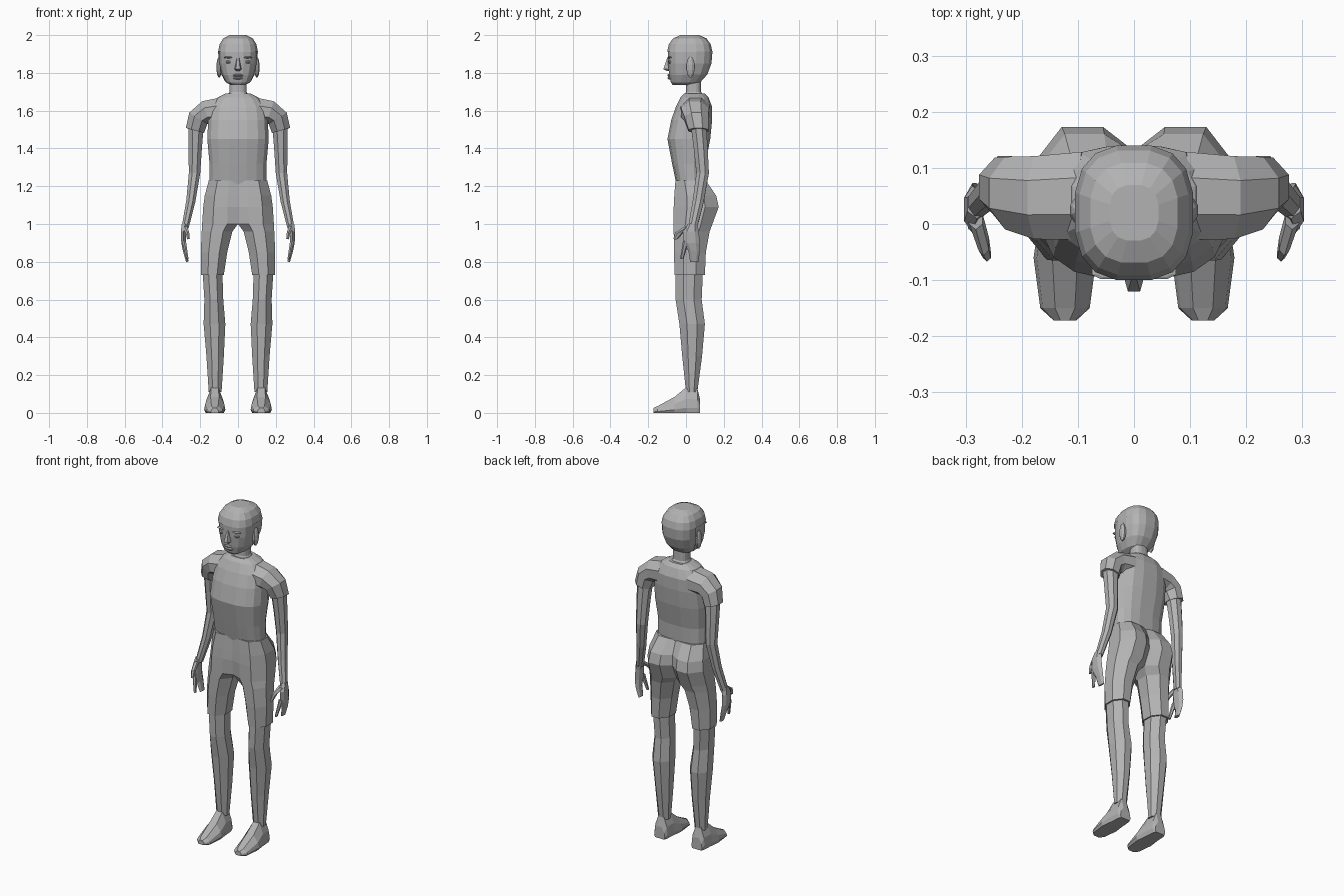
import bpy, bmesh
from math import sin, cos, pi, radians, copysign
from mathutils import Vector

if "Cube" in bpy.data.objects:
    bpy.data.objects.remove(bpy.data.objects["Cube"])

shade = 0.45
grey = bpy.data.materials.new("plain grey")
grey.use_nodes = True
grey.diffuse_color = (shade, shade, shade, 1)
grey.node_tree.nodes["Principled BSDF"].inputs["Base Color"].default_value = grey.diffuse_color


def loft(name, rings, keep=None):
    """Skin a list of equal rings and cap both ends; keep() filters faces by centre."""
    bm = bmesh.new()
    loops = [[bm.verts.new(point) for point in ring] for ring in rings]
    for lower, upper in zip(loops, loops[1:]):
        for i in range(len(lower)):
            bm.faces.new((lower[i - 1], lower[i], upper[i], upper[i - 1]))
    bm.faces.new(loops[0])
    bm.faces.new(loops[-1])
    bmesh.ops.recalc_face_normals(bm, faces=bm.faces)
    if keep:
        unwanted = [face for face in bm.faces if not keep(face.calc_center_median())]
        bmesh.ops.delete(bm, geom=unwanted, context='FACES')
    mesh = bpy.data.meshes.new(name)
    bm.to_mesh(mesh)
    bm.free()
    mesh.materials.append(grey)
    bpy.context.collection.objects.link(bpy.data.objects.new(name, mesh))


def pair(name, rings):
    """Left part and its mirror image."""
    loft("left_" + name, rings)
    loft("right_" + name, [[(-x, y, z) for x, y, z in ring] for ring in rings])


def mix(start, end, t):
    return start + (end - start) * t


def circle(count):
    """Cosine and sine pairs round a circle, with a flat side at the front."""
    angles = [2 * pi * (i + 0.5) / count for i in range(count)]
    return [(cos(angle), sin(angle)) for angle in angles]


def oval(z, half, front, back):
    """Horizontal ring with rounded-box corners."""
    def soft(value):
        return copysign(abs(value) ** 0.75, value)
    return [(half * soft(c), mix(front, back, (soft(s) + 1) / 2), z) for c, s in circle(16)]


def leg_ring(z, inner, outer, front, back, inner_front=0.3, inner_back=0.7):
    """Eight-sided ring; the last two values set how full the inner corners are."""
    low, high = 0.3, 0.7
    shape = [(0, inner_front), (0, inner_back), (low, 1), (high, 1),
             (1, high), (1, low), (high, 0), (low, 0)]
    return [(mix(inner, outer, u), mix(front, back, v), z) for u, v in shape]


def foot_ring(y, half, top):
    """Upright section of a foot, narrowing to the instep."""
    side = [(0.85, 0), (1, 0.2), (0.9, 0.55), (0.4, 1)]
    shape = side + [(-u, v) for u, v in reversed(side)]
    return [(0.123 + half * u, y, top * v) for u, v in shape]


def limb(path, first, last, count=8):
    """Rings square to a path of (x, y, z, depth); thickness runs from first to last."""
    rings = []
    for i, (x, y, z, depth) in enumerate(path):
        before, after = path[max(i - 1, 0)], path[min(i + 1, len(path) - 1)]
        across = Vector((after[2] - before[2], 0, before[0] - after[0])).normalized()
        across *= mix(first, last, i / (len(path) - 1))
        rings.append([Vector((x, y + depth * s, z)) + across * c for c, s in circle(count)])
    return rings


def blob(centre, radii):
    """Low-poly ellipsoid as a stack of rings."""
    rings = []
    for lift in range(-75, 76, 30):
        flat, rise = cos(radians(lift)), sin(radians(lift))
        rings.append([[m + r * d for m, r, d in zip(centre, radii, (flat * c, flat * s, rise))]
                      for c, s in circle(8)])
    return rings


def skull(grow=0.0):
    """Domed cranium above the temples, tapering to the chin below them."""
    rings = []
    for lift in range(-90, 80, 24):
        rise, width = sin(radians(lift)), cos(radians(lift))
        if lift > 0:
            width = width ** 0.6
            half, front, back = 0.103 * width, mix(0.02, -0.098, width), mix(0.02, 0.138, width)
        else:
            half, front, back = mix(0.036, 0.103, width), mix(-0.07, -0.098, width), mix(0.03, 0.138, width)
        z = 1.9 + rise * (0.1 if lift > 0 else 0.165)
        rings.append(oval(z + grow / 2, half + grow, front - grow, back + grow))
    return rings


# Torso and neck
loft("torso", [oval(*ring) for ring in (
    (1.2, .152, -.05, .1), (1.32, .153, -.075, .105), (1.45, .165, -.1, .13),
    (1.55, .16, -.08, .14), (1.62, .15, -.055, .14), (1.67, .11, -.03, .12),
    (1.69, .07, -.01, .1))])
loft("neck", [oval(1.65, .07, -.02, .11), oval(1.7, .046, 0, .08), oval(1.79, .046, 0, .08)])

# Shorts, one half per side, meeting at the middle
pair("shorts", [leg_ring(*ring) for ring in (
    (.73, .075, .195, -.06, .1), (.85, .057, .197, -.064, .105), (.96, .03, .192, -.065, .125),
    (1, 0, .19, -.065, .14, .1, .75), (1.09, 0, .184, -.065, .173, .04, .82),
    (1.15, 0, .176, -.062, .16, .04, .85), (1.23, 0, .155, -.056, .105, .04, .95))])

# Bare legs and feet
pair("leg", [leg_ring(*ring) for ring in (
    (.11, .087, .155, 0, .06), (.3, .075, .167, -.02, .085), (.47, .067, .182, -.035, .1),
    (.6, .078, .178, -.055, .083), (.76, .083, .188, -.055, .09))])
pair("foot", [foot_ring(*ring) for ring in (
    (.075, .035, .07), (.06, .042, .13), (0, .047, .135),
    (-.06, .056, .085), (-.15, .044, .036), (-.172, .02, .026))])

# Sleeves and arms
pair("sleeve", limb([(.09, .05, 1.6, .085), (.17, .047, 1.59, .08),
                     (.21, .055, 1.56, .07), (.228, .066, 1.495, .057)], .075, .054))
pair("arm", limb([(.222, .066, 1.53, .045), (.227, .078, 1.4, .04), (.23, .088, 1.27, .036),
                  (.25, .065, 1.12, .032), (.28, .035, .98, .026)], .045, .02))

# Hands
pair("palm", limb([(.28, .035, 1, .025), (.288, .026, .96, .042), (.288, .03, .9, .043),
                   (.281, .043, .855, .03), (.268, .044, .8, .022)], .02, .008, 6))
pair("thumb", limb([(.282, .01, .985, .02), (.268, -.035, .955, .022),
                    (.262, -.055, .92, .012)], .015, .008, 6))
pair("finger", limb([(.286, 0, .91, .016), (.268, -.022, .815, .009)], .012, .007, 6))

# Head and close-fitting cap of hair
loft("head", skull())
loft("hair", skull(0.004), keep=lambda c: c.z > 1.92 or (c.y > 0.04 and c.z > 1.77))

# Face: nose, lips, eyes, brows and ears
loft("nose", [[(-half, -.08, z), (half, -.08, z), (half / 2, tip, z), (-half / 2, tip, z)]
              for z, half, tip in ((1.81, .014, -.1), (1.82, .022, -.12), (1.88, .01, -.1))])
for name, z in (("upper_lip", 1.787), ("lower_lip", 1.773)):
    loft(name, blob((0, -.085, z), (.03, .015, .008)))
pair("eye", blob((.048, -.08, 1.858), (.02, .014, .01)))
pair("brow", blob((.048, -.085, 1.882), (.03, .015, .005)))
pair("ear", blob((.1, .024, 1.83), (.016, .024, .055)))
